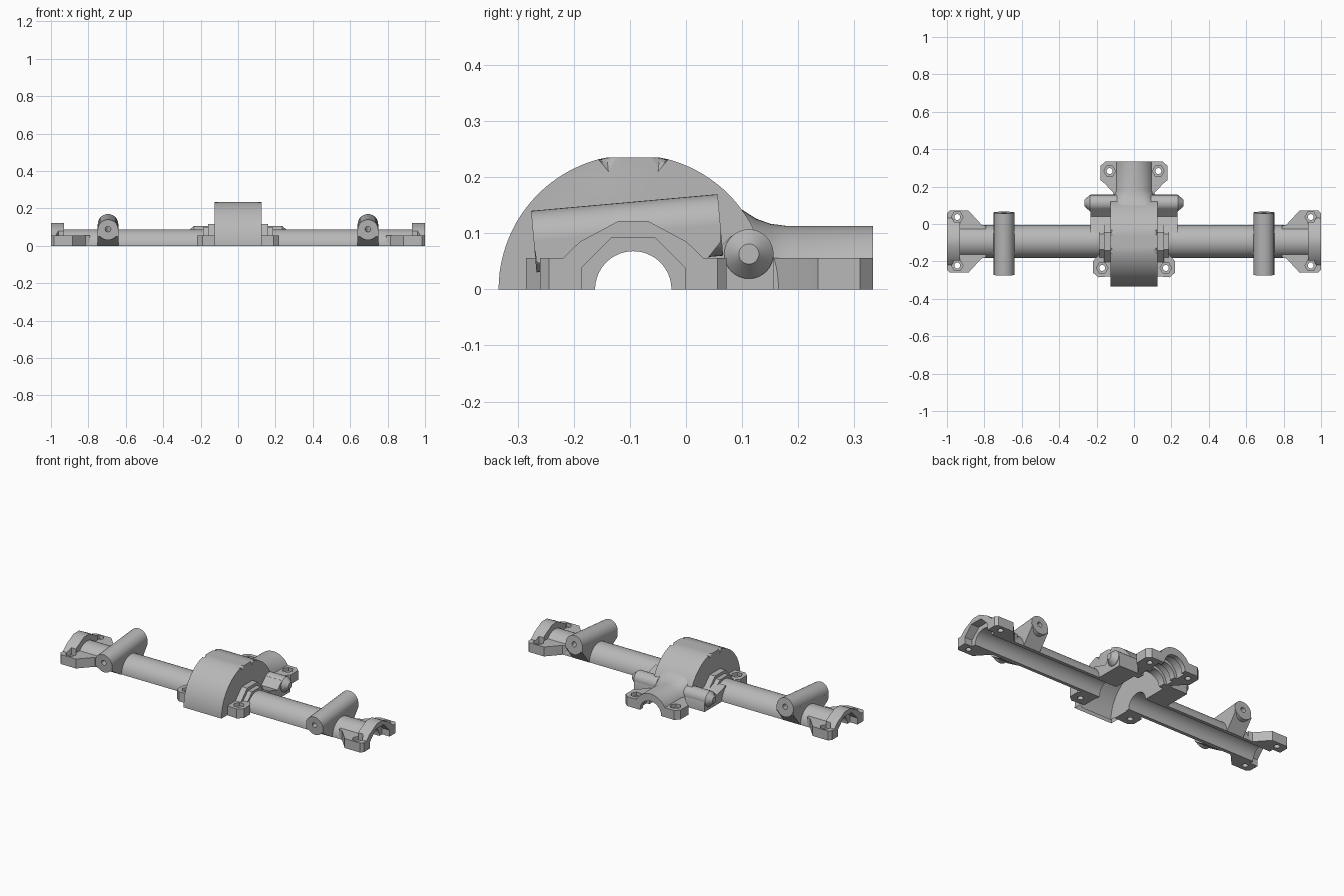
import bpy, bmesh, math
from mathutils import Matrix

old = bpy.data.objects.get("Cube")
if old:
    bpy.data.objects.remove(old, do_unlink=True)

grey = bpy.data.materials.new("plain_grey")
grey.use_nodes = True
colour = (0.48, 0.48, 0.48, 1)
grey.diffuse_color = colour
grey.node_tree.nodes["Principled BSDF"].inputs["Base Color"].default_value = colour

AXLE_Y = -0.094
parts, cutters = [], []


def circle(cx, cy, r, n=48, turn=0.0):
    steps = [2 * math.pi * i / n + turn for i in range(n)]
    return [(cx + r * math.cos(a), cy + r * math.sin(a)) for a in steps]


def place(axis, p, d):
    u, v = p
    return {"x": (d, u, v), "y": (u, d, v), "z": (u, v, d)}[axis]


def loft(name, axis, rings, side=1, matrix=None, bevel=0, cutter=False):
    """Skin a list of (distance, outline) rings along an axis; side=-1 mirrors in x."""
    bm = bmesh.new()
    loops = [[bm.verts.new(place(axis, p, d)) for p in pts] for d, pts in rings]
    n = len(loops[0])
    for a, b in zip(loops, loops[1:]):
        for i in range(n):
            j = (i + 1) % n
            bm.faces.new((a[i], a[j], b[j], b[i]))
    caps = [bm.faces.new(loops[0]), bm.faces.new(loops[-1])]
    if bevel:
        rim = [e for f in caps for e in f.edges]
        bmesh.ops.bevel(bm, geom=rim, offset=bevel, segments=5, profile=0.5, affect="EDGES")
    if matrix:
        bm.transform(matrix)
    for v in bm.verts:
        v.co.x *= side
    bmesh.ops.recalc_face_normals(bm, faces=bm.faces)
    mesh = bpy.data.meshes.new(name)
    bm.to_mesh(mesh)
    bm.free()
    ob = bpy.data.objects.new(name, mesh)
    bpy.context.scene.collection.objects.link(ob)
    if cutter:
        ob.hide_render = True
        cutters.append(ob)
    else:
        mesh.materials.append(grey)
        parts.append(ob)
    return ob


def prism(name, axis, pts, a, b, **kw):
    return loft(name, axis, [(a, pts), (b, pts)], **kw)


def mirrored(half):
    return half + [(-x, y) for x, y in reversed(half)]


# Axle tube
prism("axle_tube", "x", circle(AXLE_Y, 0, 0.088, 64), -0.995, 0.995)

# Round gear housing with a flat crown
drum = [(y, min(z, 0.235)) for y, z in circle(AXLE_Y, 0, 0.24, 96)]
prism("gear_housing", "x", drum, -0.125, 0.125, bevel=0.025)


# Neck blending from the squarish housing to the round rear tube
def squircle(w, h, n, count=64):
    out = []
    for i in range(count):
        a = 2 * math.pi * i / count
        c, s = math.cos(a), math.sin(a)
        out.append((w * math.copysign(abs(c) ** (2 / n), c),
                    h * math.copysign(abs(s) ** (2 / n), s)))
    return out


neck = [(0.04, 0.12, 0.19, 6), (0.075, 0.12, 0.164, 5.5), (0.1, 0.118, 0.142, 4.5),
        (0.125, 0.114, 0.126, 3.4), (0.15, 0.11, 0.117, 2.6),
        (0.18, 0.108, 0.113, 2), (0.333, 0.108, 0.113, 2)]
loft("rear_neck", "y", [(y, squircle(w, h, n)) for y, w, h, n in neck])

# Rear bolt flange
rear = [(0.1, 0.333), (0.155, 0.333), (0.18, 0.31), (0.18, 0.235), (0.155, 0.215), (0.1, 0.155)]
prism("rear_flange", "z", mirrored(rear), 0, 0.056)

tilt = Matrix.Translation((0.695, -0.105, 0.1)) @ Matrix.Rotation(math.radians(5.1), 4, "X")

for side, tag in ((1, "left"), (-1, "right")):
    # Stepped hub where the tube leaves the housing
    for label, r, end in (("inner", 0.127, 0.16), ("outer", 0.108, 0.187)):
        ring = circle(AXLE_Y, 0, r, 8, math.pi / 8)
        prism(f"{tag}_{label}_hub", "x", ring, 0.11, end, side=side)

    # Front bolt ear of the housing
    ear = [(0.105, -0.278), (0.19, -0.285), (0.22, -0.26), (0.22, -0.2), (0.19, -0.165), (0.105, -0.165)]
    prism(f"{tag}_front_ear", "z", ear, 0, 0.056, side=side)

    # Link arm: block, round pin and tapered tip
    block = [(-0.045, 0), (-0.045, 0.082), (0.04, 0.056), (0.082, 0.096),
             (0.14, 0.096), (0.157, 0.055), (0.157, 0)]
    prism(f"{tag}_arm_block", "x", block, 0.1, 0.232, side=side)
    pin = [(x, circle(0.112, 0.063, r, 32)) for x, r in ((0.09, 0.044), (0.235, 0.044), (0.265, 0.018))]
    loft(f"{tag}_arm_pin", "x", pin, side=side)

    # Tilted shock mount: barrel and tapering web
    prism(f"{tag}_mount_barrel", "y", circle(0, 0, 0.055, 40), -0.167, 0.167, side=side, matrix=tilt)
    web = [(-0.27, 0.086), (-0.267, 0.05), (-0.185, 0), (-0.005, 0), (0.062, 0.085), (0.06, 0.114)]
    prism(f"{tag}_mount_web", "x", web, 0.64, 0.75, side=side)

    # End flange with its faceted arch
    half = [(0.79, 0.085), (0.815, 0.09), (0.885, 0.166), (0.985, 0.166), (1.0, 0.15)]
    plate = [(x, AXLE_Y + d) for x, d in half] + [(x, AXLE_Y - d) for x, d in reversed(half)]
    prism(f"{tag}_end_plate", "z", plate, 0, 0.056, side=side)
    arch = mirrored([(0.125, 0), (0.125, 0.056), (0.095, 0.085), (0.026, 0.122)])
    prism(f"{tag}_end_arch", "x", [(AXLE_Y + y, z) for y, z in arch], 0.93, 1.0, side=side)

    # Cutters: mount hole, end socket, bolt holes and nut pockets
    prism("mount_hole_cutter", "y", circle(0, 0, 0.015, 20), -0.25, 0.25,
          side=side, matrix=tilt @ Matrix.Translation((0, 0, 0.004)), cutter=True)
    prism("socket_cutter", "x", circle(AXLE_Y, 0, 0.1, 8, math.pi / 8), 0.95, 1.1,
          side=side, cutter=True)
    for x, y in ((0.945, 0.037), (0.945, -0.222), (0.17, -0.235), (0.13, 0.283)):
        prism("bolt_cutter", "z", circle(x, y, 0.016, 20), -0.1, 0.05, side=side, cutter=True)
        prism("nut_cutter", "z", circle(x, y, 0.031, 6), 0.036, 0.09, side=side, cutter=True)

# Hollow underside: axle bore, gear cavity and stepped rear bore
prism("axle_bore_cutter", "x", circle(AXLE_Y, 0, 0.068, 64), -1.2, 1.2, cutter=True)
prism("cavity_cutter", "x", circle(AXLE_Y, 0, 0.213, 80), -0.1, 0.1, cutter=True)
prism("rear_bore_cutter", "y", circle(0, 0, 0.07, 48), 0.05, 0.5, cutter=True)
for a, b in ((0.16, 0.21), (0.245, 0.305)):
    prism("bearing_cutter", "y", circle(0, 0, 0.088, 48), a, b, cutter=True)

# Flat parting plane at the bottom
prism("ground_cutter", "z", [(-2, -2), (2, -2), (2, 2), (-2, 2)], -1, 0, cutter=True)


def bounds(ob):
    cols = list(zip(*[v.co for v in ob.data.vertices]))
    return [(min(c), max(c)) for c in cols]


def touching(a, b):
    return all(p[0] < q[1] and q[0] < p[1] for p, q in zip(bounds(a), bounds(b)))


# Apply the cuts, then drop the cutters
for ob in parts:
    for cut in cutters:
        if touching(ob, cut):
            mod = ob.modifiers.new("cut", "BOOLEAN")
            mod.operation = "DIFFERENCE"
            mod.solver = "EXACT"
            mod.object = cut
bpy.context.view_layer.update()
graph = bpy.context.evaluated_depsgraph_get()
finished = [bpy.data.meshes.new_from_object(ob.evaluated_get(graph)) for ob in parts]
for ob, mesh in zip(parts, finished):
    ob.modifiers.clear()
    ob.data = mesh
for cut in cutters:
    bpy.data.objects.remove(cut, do_unlink=True)

# Smooth round surfaces, keep edges crisp
bpy.ops.object.select_all(action="DESELECT")
for ob in parts:
    ob.select_set(True)
bpy.context.view_layer.objects.active = parts[0]
bpy.ops.object.shade_smooth_by_angle(angle=math.radians(30))
